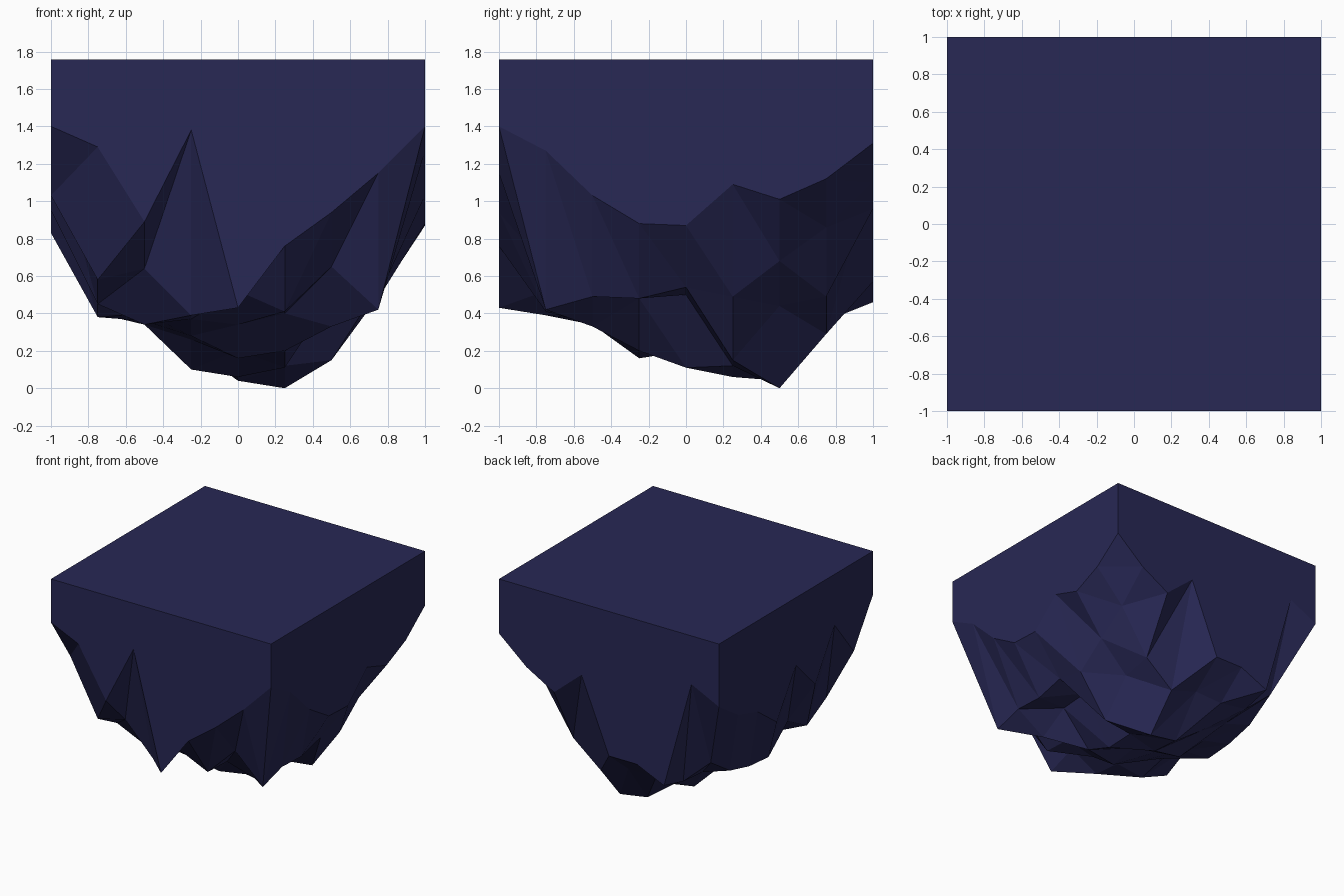
import bpy, bmesh, math

if "Cube" in bpy.data.objects:
    bpy.data.objects.remove(bpy.data.objects["Cube"])

TOP = 1.757
STEP = 0.25
# Underside heights in hundredths: rows run front to back, columns left to right
UNDERSIDE = [
    [140, 129, 89, 138, 43, 76, 94, 115, 140],
    [103, 58, 64, 39, 52, 41, 65, 42, 127],
    [134, 45, 34, 37, 34, 40, 33, 49, 103],
    [95, 58, 40, 28, 16, 20, 48, 48, 88],
    [120, 38, 36, 26, 20, 11, 50, 54, 87],
    [83, 40, 34, 10, 6, 12, 15, 49, 109],
    [101, 46, 38, 22, 4, 0, 44, 68, 101],
    [108, 62, 40, 36, 37, 29, 49, 86, 112],
    [124, 136, 46, 57, 57, 117, 96, 110, 131],
]

mat = bpy.data.materials.new("dark_rock")
mat.diffuse_color = (0.021, 0.021, 0.09, 1)
mat.use_nodes = True
mat.node_tree.nodes["Principled BSDF"].inputs["Base Color"].default_value = mat.diffuse_color

# Faceted rock underside
bm = bmesh.new()
grid = [[bm.verts.new((-1 + i * STEP, -1 + j * STEP, h / 100))
         for i, h in enumerate(row)] for j, row in enumerate(UNDERSIDE)]
for j in range(8):
    for i in range(8):
        a, b = grid[j][i], grid[j][i + 1]
        c, d = grid[j + 1][i + 1], grid[j + 1][i]
        bm.faces.new((a, d, b))
        bm.faces.new((b, d, c))

# Side walls and flat top
res = bmesh.ops.extrude_face_region(bm, geom=bm.faces[:], use_keep_orig=True)
for v in res["geom"]:
    if isinstance(v, bmesh.types.BMVert):
        v.co.z = TOP
bmesh.ops.recalc_face_normals(bm, faces=bm.faces[:])
top_faces = [f for f in bm.faces if all(abs(v.co.z - TOP) < 1e-5 for v in f.verts)]
bmesh.ops.dissolve_faces(bm, faces=top_faces, use_verts=False)
bmesh.ops.recalc_face_normals(bm, faces=bm.faces[:])

mesh = bpy.data.meshes.new("floating_rock")
bm.to_mesh(mesh)
bm.free()
mesh.materials.append(mat)
rock = bpy.data.objects.new("floating_rock", mesh)
bpy.context.collection.objects.link(rock)
